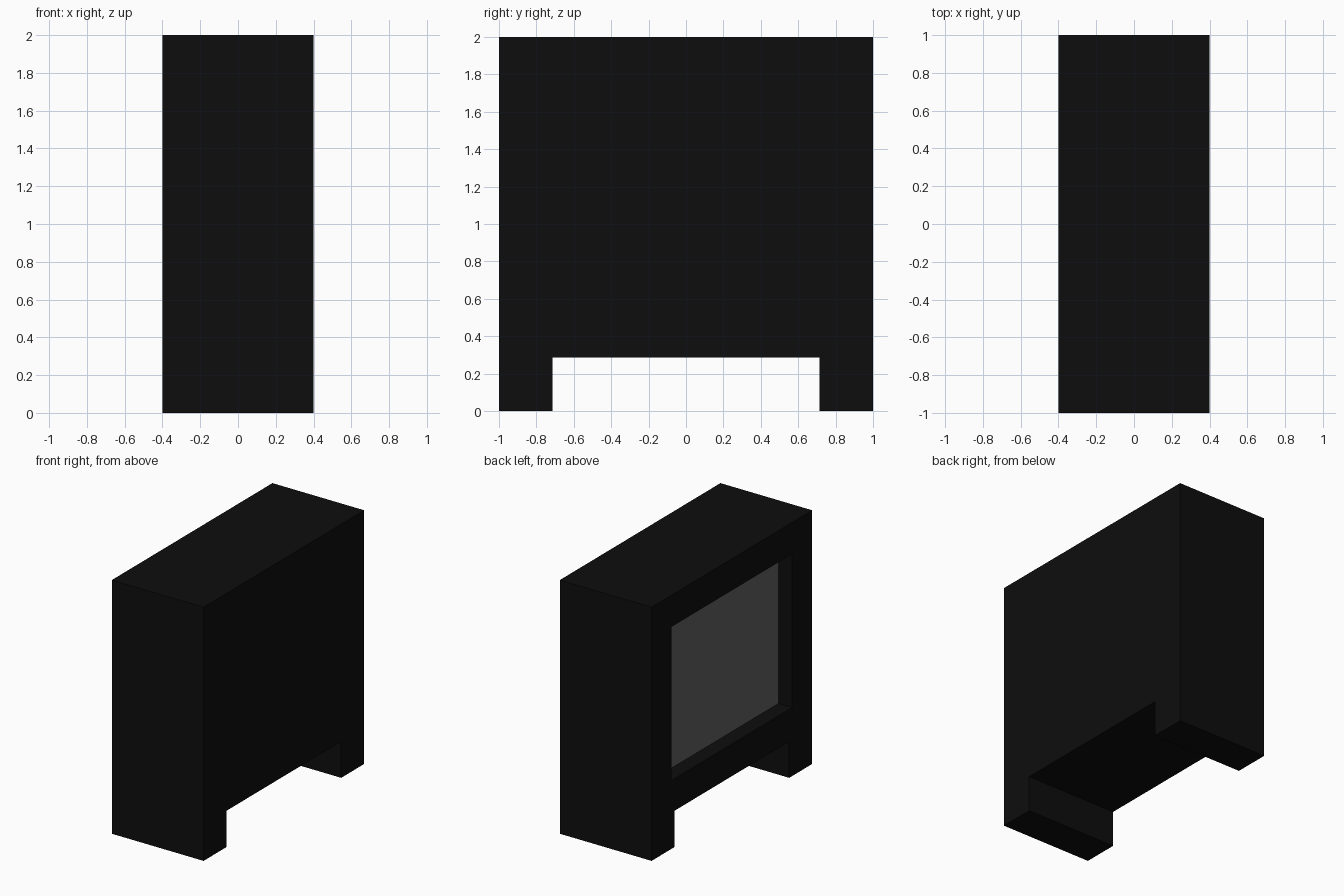
import bpy, bmesh

if "Cube" in bpy.data.objects:
    bpy.data.objects.remove(bpy.data.objects["Cube"])


def material(name, v):
    m = bpy.data.materials.new(name)
    m.diffuse_color = (v, v, v, 1)
    m.use_nodes = True
    m.node_tree.nodes["Principled BSDF"].inputs["Base Color"].default_value = m.diffuse_color
    return m


def make_object(name, bm, mat=None):
    bmesh.ops.recalc_face_normals(bm, faces=bm.faces)
    me = bpy.data.meshes.new(name)
    bm.to_mesh(me)
    bm.free()
    ob = bpy.data.objects.new(name, me)
    bpy.context.collection.objects.link(ob)
    if mat:
        me.materials.append(mat)
    return ob


def extrude_profile(name, points, x0, x1, mat=None):
    """Extrude a closed (y, z) outline from x0 to x1."""
    bm = bmesh.new()
    face = bm.faces.new([bm.verts.new((x0, y, z)) for y, z in points])
    res = bmesh.ops.extrude_face_region(bm, geom=[face], use_keep_orig=True)
    verts = [g for g in res["geom"] if isinstance(g, bmesh.types.BMVert)]
    bmesh.ops.translate(bm, verts=verts, vec=(x1 - x0, 0, 0))
    return make_object(name, bm, mat)


def rectangle(y, z0, z1):
    return [(-y, z0), (y, z0), (y, z1), (-y, z1)]


black = material("black casing", 0.0043)
grey = material("grey screen", 0.12)

HALF_X, LEG_Y, LEG_Z = 0.4, 0.714, 0.286
WIN_Y, WIN_Z0, WIN_Z1, DEPTH, PLATE = 0.75, 0.54, 1.75, 0.12, 0.006

# Casing: block standing on two full-width feet
casing = extrude_profile("casing", [
    (-1, 0), (-LEG_Y, 0), (-LEG_Y, LEG_Z), (LEG_Y, LEG_Z),
    (LEG_Y, 0), (1, 0), (1, 2), (-1, 2)], -HALF_X, HALF_X, black)

# Recess cut into the left side
window = rectangle(WIN_Y, WIN_Z0, WIN_Z1)
cutter = extrude_profile("recess_cutter", window,
                         -HALF_X - 0.2, -HALF_X + DEPTH + PLATE)
cutter.hide_render = True
cut = casing.modifiers.new("recess", 'BOOLEAN')
cut.operation = 'DIFFERENCE'
cut.solver = 'EXACT'
cut.object = cutter
bpy.context.view_layer.objects.active = casing
bpy.ops.object.modifier_apply(modifier=cut.name)
bpy.data.objects.remove(cutter)

# Screen: thin plate on the recess floor
extrude_profile("screen", window, -HALF_X + DEPTH,
                -HALF_X + DEPTH + PLATE, grey)
